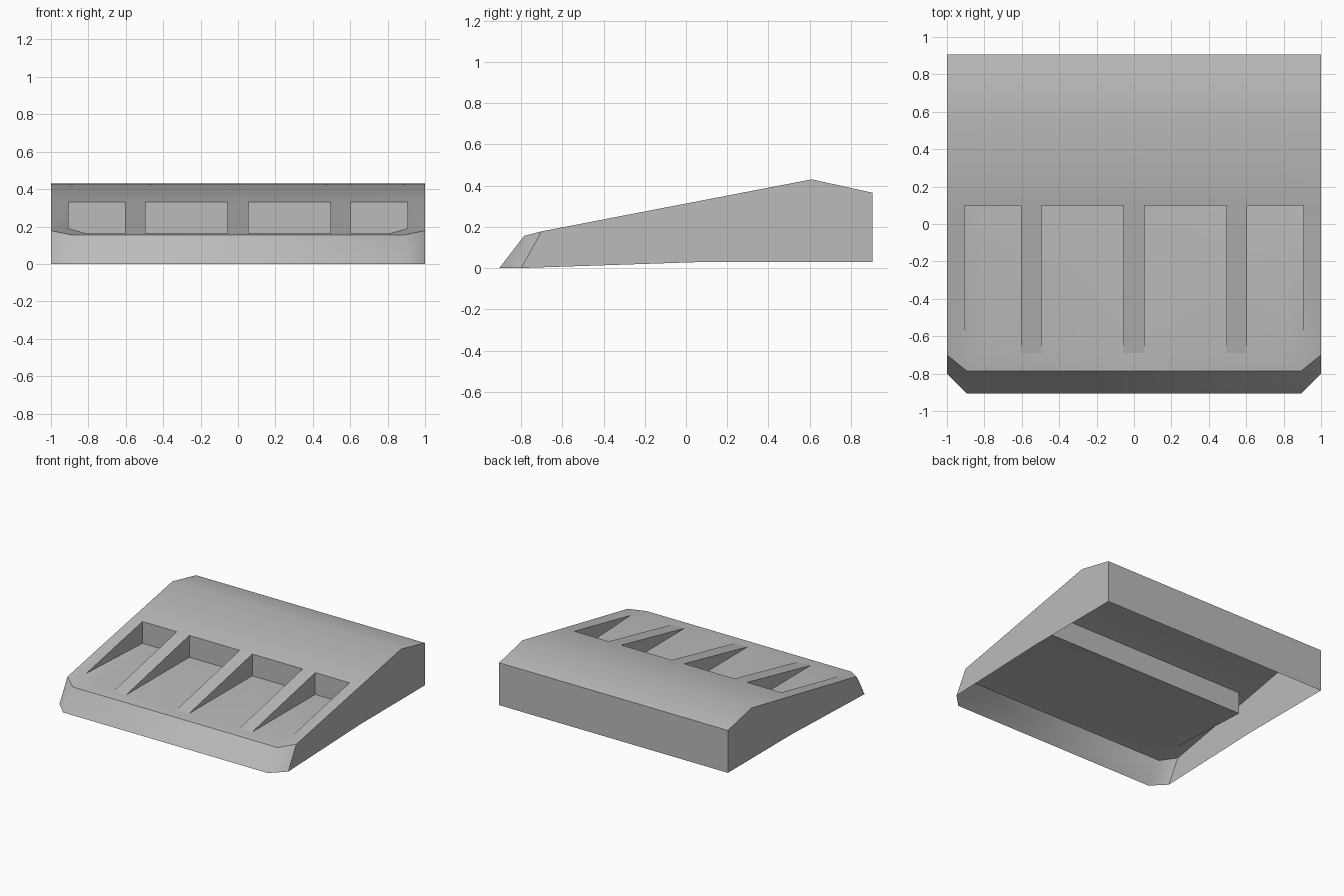
import bpy, bmesh, math
from mathutils import Vector

cube = bpy.data.objects.get("Cube")
if cube:
    bpy.data.objects.remove(cube, do_unlink=True)

grey = bpy.data.materials.new("plain grey")
grey.use_nodes = True
grey.diffuse_color = (0.5, 0.5, 0.5, 1)
grey.node_tree.nodes["Principled BSDF"].inputs["Base Color"].default_value = (0.5, 0.5, 0.5, 1)

UP, FRONT, BACK, SIDE = (0, 0, 1), (0, -1, 0), (0, 1, 0), (1, 0, 0)


def face(bm, points, hint):
    """Add a face, turned so that its normal follows the hint."""
    f = bm.faces.new([bm.verts.new(p) for p in points])
    f.normal_update()
    if f.normal.dot(Vector(hint)) < 0:
        f.normal_flip()


def both(bm, points, hint):
    """Add a face and its mirror image across x = 0."""
    face(bm, points, hint)
    face(bm, [(-x, y, z) for x, y, z in points], (-hint[0], hint[1], hint[2]))


def finish(bm, name):
    bmesh.ops.remove_doubles(bm, verts=bm.verts[:], dist=0.0005)
    mesh = bpy.data.meshes.new(name)
    bm.to_mesh(mesh)
    bm.free()
    obj = bpy.data.objects.new(name, mesh)
    bpy.context.collection.objects.link(obj)
    mesh.materials.append(grey)
    bpy.ops.object.select_all(action='DESELECT')
    obj.select_set(True)
    bpy.context.view_layer.objects.active = obj
    bpy.ops.object.shade_smooth_by_angle(angle=math.radians(36))
    return obj


EDGE = 0.905        # outer edge of the recess
REAR = 0.1          # rear end of the recess
FLOOR = 0.16        # height of the recess floor
DECK = 0.332        # deck height at the rear of the recess
RIBS = [(0, 0.055), (0.495, 0.605)]
TIP = (-0.69, 0.163)

body = bmesh.new()

# Sloping rear deck, folded at the ridge, and the back wall
profile = [(REAR, DECK), (0.61, 0.43), (0.905, 0.365)]
xs = [0, 0.055, 0.495, 0.605, EDGE, 1]
for a, b in zip(xs, xs[1:]):
    for (y0, z0), (y1, z1) in zip(profile, profile[1:]):
        both(body, [(a, y0, z0), (b, y0, z0), (b, y1, z1), (a, y1, z1)], UP)
    both(body, [(a, 0.905, 0.365), (b, 0.905, 0.365), (b, 0.905, 0.03), (a, 0.905, 0.03)], BACK)

# Side walls
both(body, [(1, 0.905, 0.03), (1, 0.905, 0.365), (1, 0.61, 0.43), (1, REAR, DECK),
            (1, -0.7, 0.178), (1, -0.8, 0), (1, REAR, 0.03)], SIDE)

# Front wall with cut corners
both(body, [(0, -0.905, 0), (0.895, -0.905, 0), (0.895, -0.785, 0.156), (0, -0.785, 0.156)], FRONT)
both(body, [(0.895, -0.905, 0), (1, -0.8, 0), (1, -0.7, 0.178), (0.895, -0.785, 0.156)], FRONT)

# Side rails, corner and front lip around the recess
corner_in, corner_out = (EDGE, -0.6, 0.19), (0.81, *TIP)
both(body, [(EDGE, REAR, DECK), (1, REAR, DECK), (1, -0.7, 0.178), corner_in], UP)
both(body, [corner_out, corner_in, (1, -0.7, 0.178), (0.895, -0.785, 0.156)], UP)
both(body, [(0, *TIP), corner_out, (0.895, -0.785, 0.156), (0, -0.785, 0.156)], UP)

# Recess floor and its outer side walls
both(body, [(0, REAR, FLOOR), (0.81, REAR, FLOOR), corner_out, (0, *TIP)], UP)
both(body, [(0.81, REAR, FLOOR), (EDGE, REAR, FLOOR), corner_in, corner_out], UP)
both(body, [(EDGE, REAR, FLOOR), (EDGE, REAR, DECK), corner_in], (-1, 0, 0))

# Wedge ribs dividing the recess into four pockets
for a, b in RIBS:
    both(body, [(a, REAR, DECK), (b, REAR, DECK), (b, *TIP), (a, *TIP)], UP)
    for x, sign in ((a, -1), (b, 1)):
        if x:
            both(body, [(x, REAR, DECK), (x, REAR, FLOOR), (x, *TIP)], (sign, 0, 0))
finish(body, "wedge_body")

# Rear wall of the recess
wall = bmesh.new()
both(wall, [(0, REAR, FLOOR), (EDGE, REAR, FLOOR), (EDGE, REAR, DECK), (0, REAR, DECK)], FRONT)
finish(wall, "recess_rear_wall")
